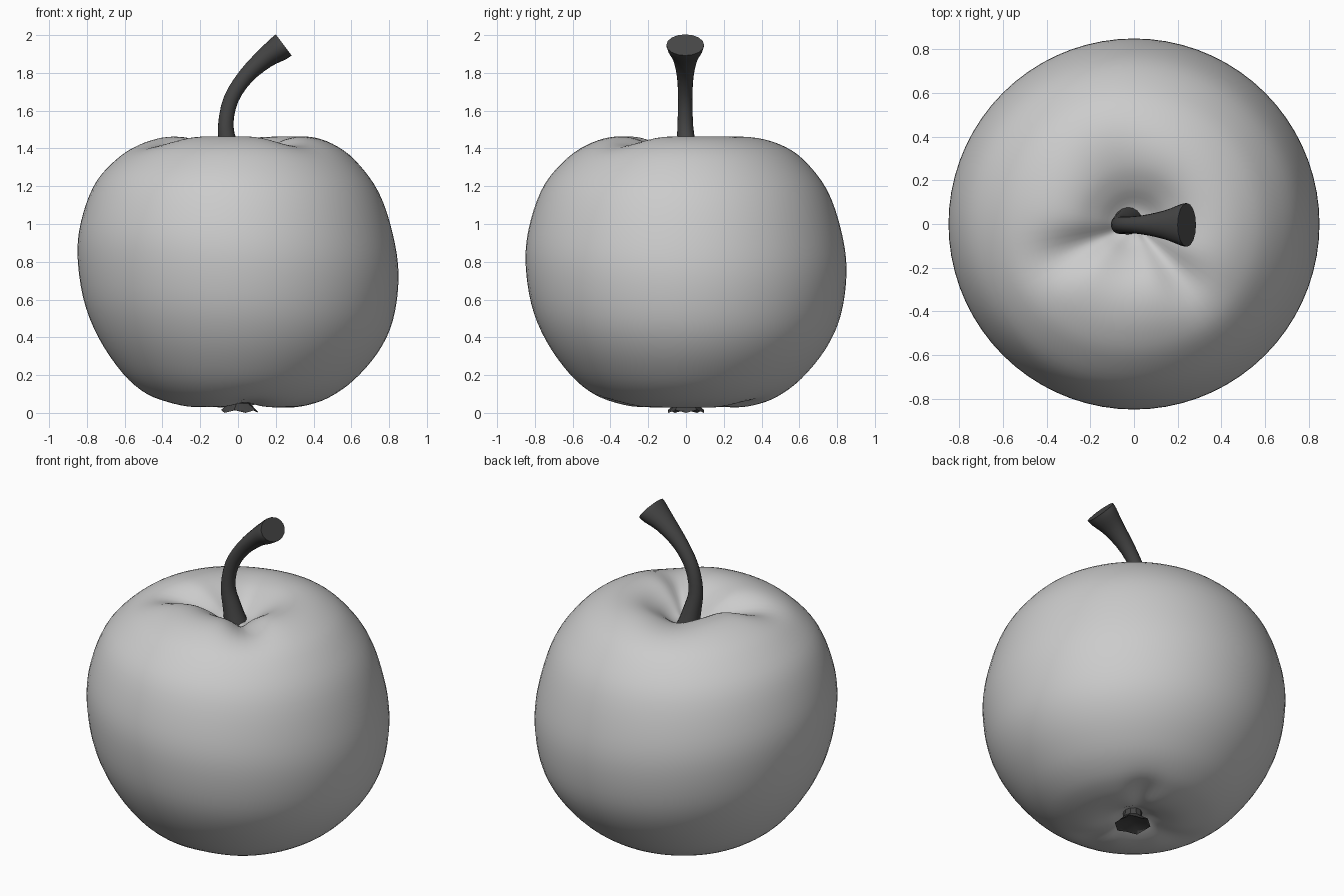
import bpy, bmesh, math
from mathutils import Vector

if "Cube" in bpy.data.objects:
    bpy.data.objects.remove(bpy.data.objects["Cube"])


def spline(points, steps):
    """Catmull-Rom resampling of a list of tuples."""
    p = [Vector(q) for q in points]
    p = [2 * p[0] - p[1]] + p + [2 * p[-1] - p[-2]]
    out = []
    for i in range(1, len(p) - 2):
        a, b, c, d = p[i - 1:i + 3]
        for k in range(steps):
            t = k / steps
            out.append(0.5 * (2 * b + (c - a) * t + (2 * a - 5 * b + 4 * c - d) * t ** 2
                              + (3 * b - a - 3 * c + d) * t ** 3))
    return out + [p[-2]]


def skin(name, rings, angle, color=None):
    """Bridge closed rings of points and cap both ends."""
    bm = bmesh.new()
    loops = [[bm.verts.new(co) for co in ring] for ring in rings]
    n = len(loops[0])
    for a, b in zip(loops, loops[1:]):
        for i in range(n):
            j = (i + 1) % n
            bm.faces.new((a[i], a[j], b[j], b[i]))
    bm.faces.new(loops[0])
    bm.faces.new(loops[-1])
    bmesh.ops.recalc_face_normals(bm, faces=bm.faces)
    mesh = bpy.data.meshes.new(name)
    bm.to_mesh(mesh)
    bm.free()
    ob = bpy.data.objects.new(name, mesh)
    bpy.context.collection.objects.link(ob)
    if color:
        mat = bpy.data.materials.new(name + "_dark")
        mat.diffuse_color = color
        mat.use_nodes = True
        mat.node_tree.nodes["Principled BSDF"].inputs["Base Color"].default_value = mat.diffuse_color
        mesh.materials.append(mat)
    bpy.ops.object.select_all(action='DESELECT')
    bpy.context.view_layer.objects.active = ob
    ob.select_set(True)
    bpy.ops.object.shade_smooth_by_angle(angle=math.radians(angle))
    return ob


def bell(x, centre, width):
    return math.exp(-((x - centre) / width) ** 2)


def groove(theta, centre, width):
    d = (theta - math.radians(centre) + math.pi) % math.tau - math.pi
    return bell(d, 0, width)


# Fruit body: lathe profile, slightly skewed, with creases running into the dimple
profile = [(0.004, 1.31), (0.08, 1.33), (0.17, 1.40), (0.27, 1.452), (0.38, 1.462),
           (0.50, 1.428), (0.62, 1.35), (0.745, 1.2), (0.82, 1.0), (0.85, 0.79),
           (0.82, 0.55), (0.74, 0.36), (0.61, 0.19), (0.48, 0.088), (0.36, 0.042),
           (0.25, 0.03), (0.15, 0.05), (0.07, 0.085), (0.004, 0.095)]
SEG = 72
rings = []
for r, z in spline(profile, 4):
    ring = []
    for i in range(SEG):
        t = math.tau * i / SEG
        x, y = r * math.cos(t), r * math.sin(t)
        h = z - (0.08 * x + 0.04 * y) * math.sin(math.pi * min(max(z / 1.47, 0), 1))
        if z > 0.75:
            h -= bell(r, 0.30, 0.2) * (0.07 * groove(t, -157, 0.3) + 0.06 * groove(t, -48, 0.28)
                                       + 0.03 * groove(t, 110, 0.5))
        elif r < 0.7:
            h += bell(r, 0.30, 0.14) * (0.03 * groove(t, 60, 0.25) + 0.03 * groove(t, -80, 0.3)
                                        + 0.02 * groove(t, 180, 0.3))
        ring.append((x, y, h))
    rings.append(ring)
skin("apple_body", rings, 60)

# Stem: tube swept along a curved path, flaring at the tip (x, z, radius in plane, radius in y)
path = spline([(-0.02, 1.27, 0.07, 0.07), (-0.045, 1.39, 0.053, 0.053), (-0.065, 1.52, 0.041, 0.042),
               (-0.037, 1.66, 0.04, 0.038), (0.04, 1.78, 0.043, 0.044), (0.14, 1.875, 0.054, 0.066),
               (0.215, 1.928, 0.068, 0.095), (0.242, 1.948, 0.07, 0.1)], 3)
rings = []
for k, p in enumerate(path):
    a, b = path[max(k - 1, 0)], path[min(k + 1, len(path) - 1)]
    d = Vector((b[0] - a[0], 0, b[1] - a[1])).normalized()
    side = Vector((d.z, 0, -d.x))
    centre = Vector((p[0], 0.0 if p[1] > 1.5 else (1.5 - p[1]) * 0.1, p[1]))
    centre.y -= 0.004
    rings.append([centre + side * p[2] * math.cos(math.tau * i / 16)
                  + Vector((0, 1, 0)) * p[3] * math.sin(math.tau * i / 16) for i in range(16)])
skin("stem", rings, 40, (0.06, 0.06, 0.06, 1))

# Calyx: small flared stub under the fruit with a ragged rim
rings = []
for r, z in [(0.05, 0.12), (0.055, 0.05), (0.1, 0.008), (0.085, 0.014), (0.02, 0.03)]:
    rings.append([(0.01 + r * math.cos(math.tau * i / 10), r * math.sin(math.tau * i / 10),
                   z + (0.008 if i % 2 else -0.008) * (r > 0.09)) for i in range(10)])
skin("calyx", rings, 30, (0.06, 0.06, 0.06, 1))
